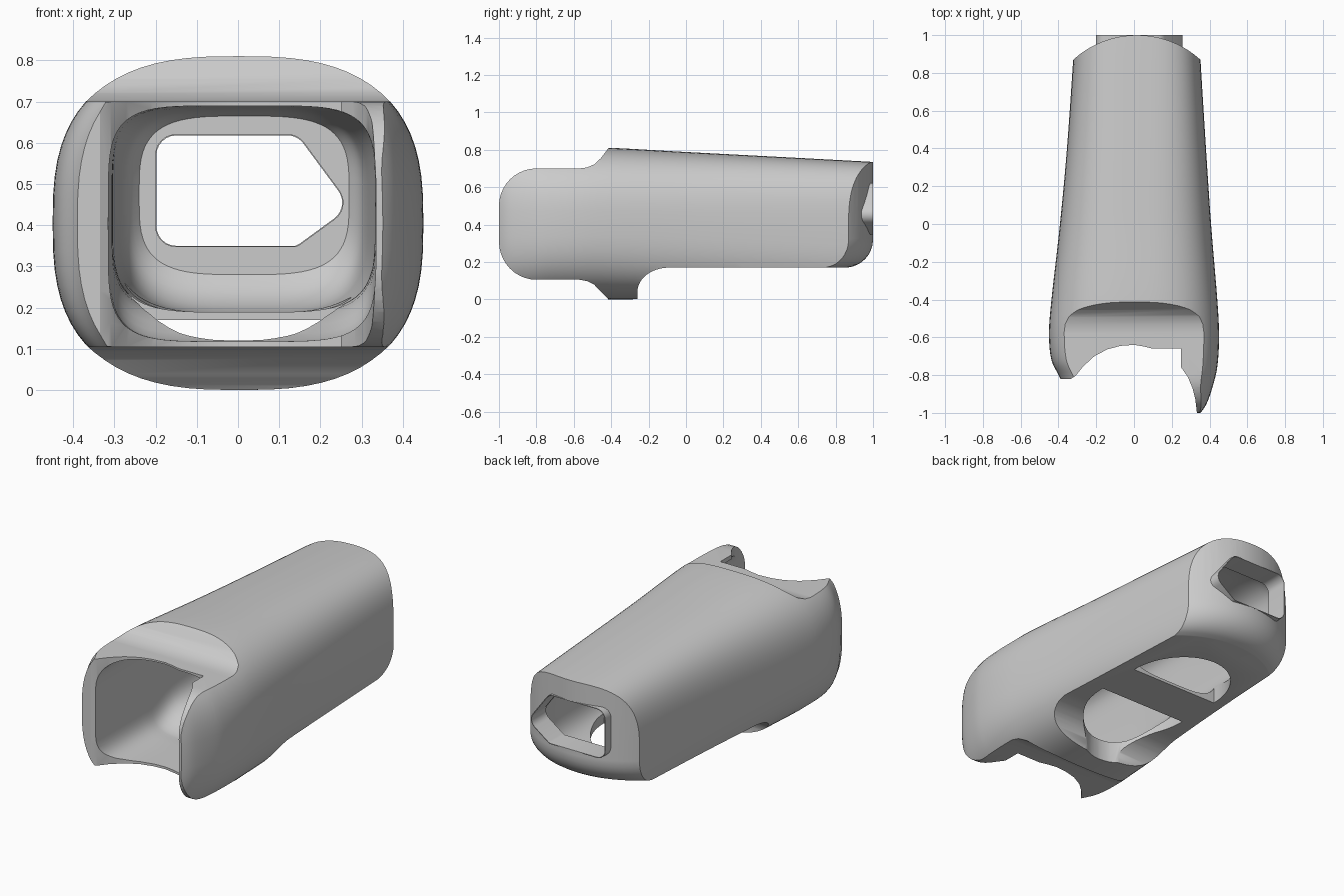
import bpy, bmesh, math

if "Cube" in bpy.data.objects:
    bpy.data.objects.remove(bpy.data.objects["Cube"])


def loft(name, rings, closed=True):
    """Skin a list of equal-length point rings; cap both ends if closed."""
    bm = bmesh.new()
    vr = [[bm.verts.new(p) for p in r] for r in rings]
    n = len(vr[0])
    for a, b in zip(vr, vr[1:]):
        for i in range(n):
            j = (i + 1) % n
            bm.faces.new((a[i], a[j], b[j], b[i]))
    if closed:
        bm.faces.new(vr[0])
        bm.faces.new(vr[-1])
    bmesh.ops.recalc_face_normals(bm, faces=bm.faces)
    me = bpy.data.meshes.new(name)
    bm.to_mesh(me)
    bm.free()
    ob = bpy.data.objects.new(name, me)
    bpy.context.collection.objects.link(ob)
    return ob


def section(y, xl, xr, z0, z1, p, n=72):
    """Superellipse ring across the sleeve at station y."""
    cx, cz, a, b = (xl + xr) / 2, (z0 + z1) / 2, (xr - xl) / 2, (z1 - z0) / 2
    ring = []
    for i in range(n):
        t = 2 * math.pi * i / n
        c, s = math.cos(t), math.sin(t)
        ring.append((cx + a * math.copysign(abs(c) ** (2 / p), c), y,
                     cz + b * math.copysign(abs(s) ** (2 / p), s)))
    return ring


def smooth_stations(rows, steps=6):
    """Catmull-Rom interpolation between station rows."""
    out = []
    for i in range(len(rows) - 1):
        p0, p1, p2, p3 = (rows[max(0, min(len(rows) - 1, i + k))] for k in (-1, 0, 1, 2))
        for s in range(steps):
            t = s / steps
            out.append([0.5 * (2 * b + (c - a) * t + (2 * a - 5 * b + 4 * c - d) * t * t
                               + (3 * b - a - 3 * c + d) * t ** 3)
                        for a, b, c, d in zip(p0, p1, p2, p3)])
    return out + [list(rows[-1])]


def arc(cx, cy, rx, ry, a0, a1, n=10):
    return [(cx + rx * math.cos(math.radians(a0 + (a1 - a0) * i / n)),
             cy + ry * math.sin(math.radians(a0 + (a1 - a0) * i / n))) for i in range(n + 1)]


def combine(target, tool, op):
    m = target.modifiers.new(op, 'BOOLEAN')
    m.operation, m.object, m.solver = op, tool, 'EXACT'
    bpy.context.view_layer.objects.active = target
    bpy.ops.object.modifier_apply(modifier=m.name)
    bpy.data.objects.remove(tool, do_unlink=True)


# Outer skin: tapered rounded tube (y, left, right, bottom, top, power)
skin = [(-1.02, -.33, .335, 0, .81, 2.75), (-.95, -.35, .385, 0, .81, 2.75),
        (-.82, -.39, .428, 0, .81, 2.75), (-.72, -.437, .445, 0, .81, 2.75),
        (-.58, -.45, .45, 0, .81, 2.75), (-.4, -.437, .441, 0, .81, 2.75),
        (0, -.392, .408, 0, .788, 2.85), (.4, -.355, .381, 0, .767, 3.0),
        (.87, -.322, .352, 0, .742, 3.2), (1.05, -.312, .342, 0, .732, 3.2)]
body = loft("sleeve_body", [section(*r) for r in smooth_stations(skin)])

# Side profile: scooped shelf, round nose, front foot and flat belly
side = [(1.2, .84), (-.39, .84), (-.425, .795), (-.455, .755), (-.49, .722),
        (-.53, .705), (-.57, .70)]
side += arc(-.80, .50, .20, .20, 90, 180)
side += arc(-.80, .31, .20, .205, 180, 270)
side += [(-.57, .105), (-.53, .098), (-.49, .078), (-.45, .035), (-.425, .012), (-.40, -.02),
         (-.26, -.03), (-.26, .04)]
side += arc(-.09, .04, .17, .13, 170, 90)
side += [(1.2, .17)]
combine(body, loft("side_cutter", [[(x, y, z) for y, z in side] for x in (-.7, .7)]), 'INTERSECT')

# Plan profile: bowed back with rounded lower edge, uneven notched front
front = [(-.6, -.82), (-.335, -.82), (-.31, -.805), (-.27, -.755), (-.21, -.70), (-.14, -.663),
         (-.07, -.645), (0, -.64), (.05, -.648), (.1, -.66), (.25, -.66), (.25, -.76),
         (.285, -.81), (.31, -.87), (.325, -.93), (.333, -1.0), (.6, -1.0)]


def plan(z, d):
    back = [(x, y - d) for x, y in arc(.015, .5, .5, .5, 33, 147, 28)]
    return [(x, y, z) for x, y in front + [(.6, .5)] + back + [(-.6, .5)]]


r = .15
layers = [plan(-.1, r), plan(.165, r)]
for k in range(9):
    a = math.radians(10 * k + 8)
    layers.append(plan(.17 + r * (1 - math.cos(a)), r * (1 - math.sin(a))))
layers += [plan(.325, 0), plan(1, 0)]
combine(body, loft("plan_cutter", layers), 'INTERSECT')

# Inner cavity, open at the front, rounded toward the back wall
hollow = [(-1.1, -.315, .335, .118, .69, 5), (-.8, -.315, .335, .118, .69, 5),
          (-.4, -.312, .335, .118, .69, 5), (-.28, -.31, .335, .122, .69, 5),
          (-.1, -.305, .333, .186, .69, 4.6), (.2, -.30, .33, .186, .69, 4.2),
          (.6, -.29, .318, .186, .69, 3.6), (.74, -.283, .31, .192, .688, 3.5),
          (.82, -.27, .298, .225, .68, 3.5), (.87, -.24, .27, .28, .665, 3.5)]
combine(body, loft("cavity_cutter", [section(*h) for h in smooth_stations(hollow, 4)]), 'DIFFERENCE')

# Two rounded belly openings either side of a cross bar
for cy, depth, a0, a1 in ((.07, .36, 180, 360), (.33, .33, 0, 180)):
    outline = arc(.0, cy, .275, depth, a0, a1, 28)
    combine(body, loft("belly_cutter", [[(x, y, z) for x, y in outline] for z in (-.2, .3)]),
            'DIFFERENCE')

# Back window: box with one pointed side
window = (arc(-.15, .57, .05, .05, 180, 90, 6) + arc(.12, .57, .05, .05, 90, 38, 5)
          + arc(.205, .455, .05, .05, 38, -55, 7) + [(.15, .353), (.14, .348)]
          + arc(-.15, .398, .05, .05, 270, 180, 6))
combine(body, loft("window_cutter", [[(x, y, z) for x, z in window] for y in (.75, 1.2)]),
        'DIFFERENCE')

# Thin lip lining the window out to the rear plane
lip = loft("window_lip", [[(x, y, z) for x, z in window] for y in (.89, 1.0)], closed=False)
bpy.context.view_layer.objects.active = lip
m = lip.modifiers.new("thickness", 'SOLIDIFY')
m.thickness, m.offset = .004, 0
bpy.ops.object.modifier_apply(modifier=m.name)

# Smooth curved skin, crisp cut edges
for ob in (body, lip):
    bpy.ops.object.select_all(action='DESELECT')
    ob.select_set(True)
    bpy.context.view_layer.objects.active = ob
    bpy.ops.object.shade_smooth_by_angle(angle=math.radians(30))
